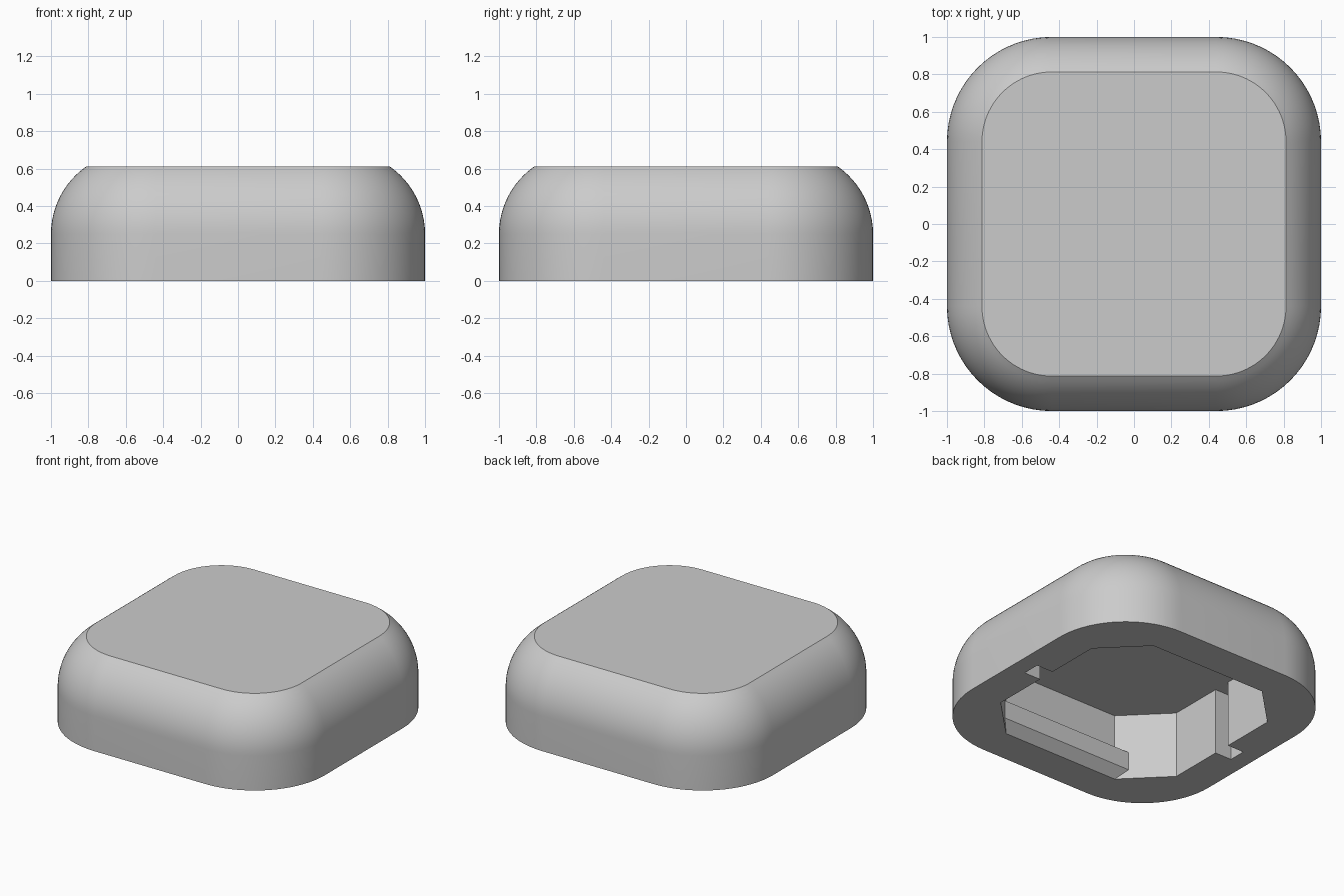
import bpy, bmesh, math

if "Cube" in bpy.data.objects:
    bpy.data.objects.remove(bpy.data.objects["Cube"], do_unlink=True)

HEIGHT = 0.61
CORE = 0.44        # half length of the straight sides
CORNER = 0.56      # corner radius at the base
HALF = 0.745       # half width of the cavity
CUT = 0.46         # where the cavity's corner cuts begin
DEPTH = 0.475      # cavity depth

grey = bpy.data.materials.new("light grey")
grey.use_nodes = True
colour = (0.6, 0.6, 0.6, 1)
grey.diffuse_color = colour
grey.node_tree.nodes["Principled BSDF"].inputs["Base Color"].default_value = colour


def loft(name, rings):
    """Skin a stack of closed rings and cap both ends."""
    bm = bmesh.new()
    loops = [[bm.verts.new(p) for p in ring] for ring in rings]
    n = len(loops[0])
    for low, high in zip(loops, loops[1:]):
        for i in range(n):
            j = (i + 1) % n
            bm.faces.new((low[i], low[j], high[j], high[i]))
    bm.faces.new(loops[0][::-1])
    bm.faces.new(loops[-1])
    bmesh.ops.recalc_face_normals(bm, faces=bm.faces)
    mesh = bpy.data.meshes.new(name)
    bm.to_mesh(mesh)
    bm.free()
    mesh.materials.append(grey)
    obj = bpy.data.objects.new(name, mesh)
    bpy.context.collection.objects.link(obj)
    return obj


def rounded_square(inset, z, steps=18):
    ring = []
    for k, (sx, sy) in enumerate([(1, 1), (-1, 1), (-1, -1), (1, -1)]):
        for i in range(steps + 1):
            a = math.pi / 2 * (k + i / steps)
            r = CORNER - inset
            ring.append((sx * CORE + r * math.cos(a), sy * CORE + r * math.sin(a), z))
    return ring


# Rounded body: straight wall, then an arc running up to the flat top
ROUND, START = 0.44, 0.25
sweep = math.asin((HEIGHT - START) / ROUND)
rings = [rounded_square(0, 0)]
for i in range(13):
    a = sweep * i / 12
    rings.append(rounded_square(ROUND * (1 - math.cos(a)), START + ROUND * math.sin(a)))
body = loft("body", rings)

# Cavity: octagon with a narrow slot on the left and right sides
SLOT_HALF, SLOT_END = 0.0625, 0.875
side = [(CUT, -HALF), (HALF, -CUT), (HALF, -SLOT_HALF), (SLOT_END, -SLOT_HALF),
        (SLOT_END, SLOT_HALF), (HALF, SLOT_HALF), (HALF, CUT), (CUT, HALF)]
outline = side + [(-x, -y) for x, y in side]
cutter = loft("cavity_cutter", [[(x, y, z) for x, y in outline] for z in (-0.1, DEPTH)])
cutter.hide_render = True

cut = body.modifiers.new("cavity", "BOOLEAN")
cut.operation = "DIFFERENCE"
cut.solver = "EXACT"
cut.object = cutter
bpy.context.view_layer.objects.active = body
bpy.ops.object.modifier_apply(modifier=cut.name)
bpy.data.objects.remove(cutter, do_unlink=True)

bpy.ops.object.select_all(action="DESELECT")
body.select_set(True)
bpy.ops.object.shade_smooth_by_angle(angle=math.radians(30))

# Bevelled snap ridges along the front and back cavity walls, mitred to the corner cuts
section = [(0, 0), (0.065, 0.065), (0.065, 0.195), (0, 0.195)]
for name, sign in (("front_ridge", -1), ("back_ridge", 1)):
    loft(name, [[(end * (CUT + d), sign * (HALF - d), z) for d, z in section]
                for end in (-1, 1)])
